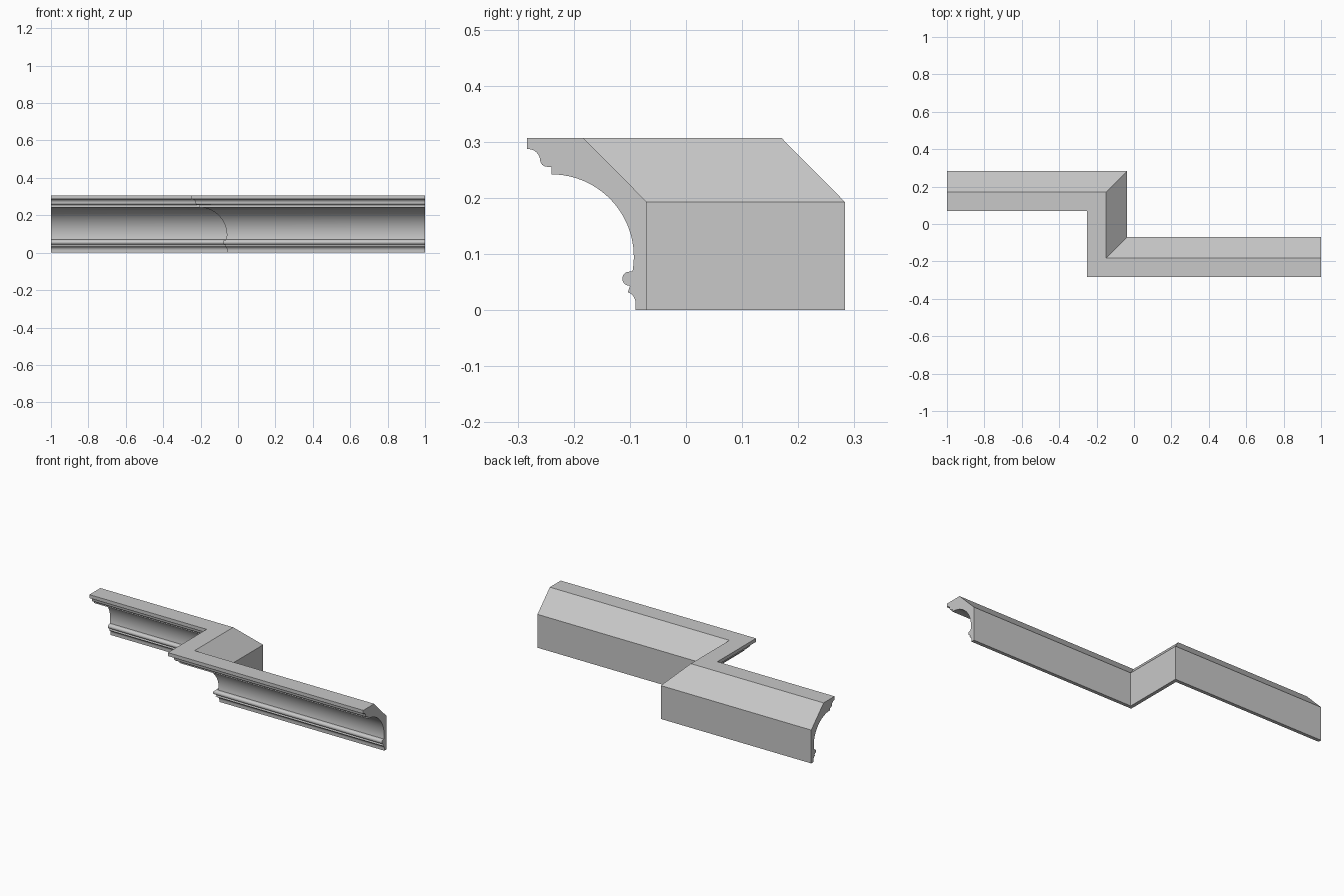
import bpy
import bmesh
from math import cos, sin, radians

cube = bpy.data.objects.get("Cube")
if cube:
    bpy.data.objects.remove(cube, do_unlink=True)

# Single plain grey finish
grey = bpy.data.materials.new("plain grey")
grey.use_nodes = True
colour = (0.58, 0.58, 0.58, 1)
grey.diffuse_color = colour
grey.node_tree.nodes["Principled BSDF"].inputs["Base Color"].default_value = colour


def arc(cx, cz, r, start, end, steps):
    """Points along a circular arc, angles in degrees."""
    angles = [radians(start + (end - start) * i / steps) for i in range(steps + 1)]
    return [(cx + r * cos(a), cz + r * sin(a)) for a in angles]


# Moulding section: depth behind the front edge, and height
section = [(0.213, 0), (0.213, 0.193), (0.1, 0.307), (0, 0.307), (0, 0.287)]
section += arc(0.002, 0.266, 0.021, 90, 0, 8)          # small cove under the lip
section += arc(0.0355, 0.268, 0.0125, 180, 270, 8)     # small round
section += [(0.043, 0.2555)]
section += arc(0.043, 0.095, 0.147, 90, -10, 24)       # large cove
section += arc(0.182, 0.056, 0.0125, 90, 270, 12)      # bead
section += [(0.183, 0.042)]
section += arc(0.172, 0.0125, 0.021, 70, 0, 6)         # foot cove
section += [(0.193, 0)]


def station(index, d):
    """Mitred plan position of a section point along the stepped run."""
    return [(1, d - 0.283), (d - 0.25, d - 0.283),
            (d - 0.25, d + 0.07), (-1, d + 0.07)][index]


# Sweep the section through both mitred corners
bm = bmesh.new()
rings = [[bm.verts.new((*station(i, d), z)) for d, z in section] for i in range(4)]
count = len(section)
for a, b in zip(rings, rings[1:]):
    for j in range(count):
        k = (j + 1) % count
        bm.faces.new((a[j], a[k], b[k], b[j]))
bm.faces.new(rings[0])
bm.faces.new(rings[-1][::-1])
bmesh.ops.recalc_face_normals(bm, faces=bm.faces[:])

mesh = bpy.data.meshes.new("crown_moulding")
bm.to_mesh(mesh)
bm.free()
mesh.materials.append(grey)
moulding = bpy.data.objects.new("crown_moulding", mesh)
bpy.context.collection.objects.link(moulding)

# Smooth curves, crisp arrises
bpy.ops.object.select_all(action="DESELECT")
moulding.select_set(True)
bpy.context.view_layer.objects.active = moulding
bpy.ops.object.shade_smooth_by_angle(angle=radians(30))
